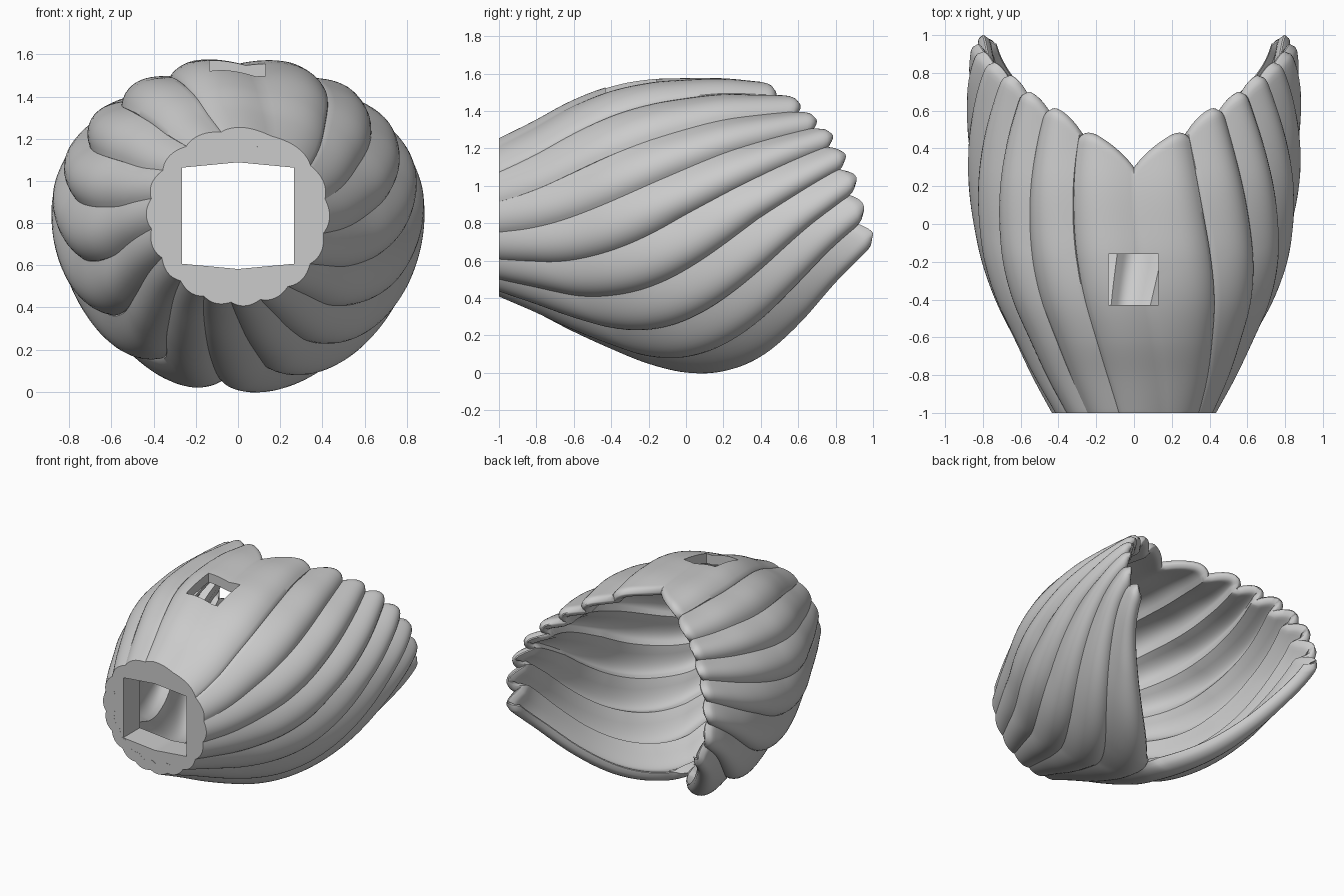
import bpy, bmesh, math

if "Cube" in bpy.data.objects:
    bpy.data.objects.remove(bpy.data.objects["Cube"])

RIBS = 8        # ribs on each half
SUB = 14        # columns per rib
ROWS = 90
THICK = 0.07
CZ = 0.85

# body outline at y = -1 .. 1 in steps of 0.2
WIDTH = [.43, .54, .64, .74, .81, .85, .875, .885, .885, .88, .85]
TOP = [1.25, 1.35, 1.46, 1.54, 1.58, 1.59, 1.59, 1.57, 1.55, 1.53, 1.5]
BOT = [.41, .32, .22, .13, .05, .0, -.01, .02, .10, .21, .25]
# petal tips from top to bottom: angle around the axis and y
TIP_A = [0, 12, 27, 39, 49, 60, 72, 86, 101, 106]
TIP_Y = [.35, .46, .60, .69, .78, .85, .91, .95, 1.0, .99]


def curve(tab, t):
    """Smooth lookup in a uniform table, t in index units."""
    n = len(tab) - 1
    t = min(max(t, 0), n)
    i = min(int(t), n - 1)
    f = t - i
    p1, p2 = tab[i], tab[i + 1]
    p0 = tab[i - 1] if i else 2 * p1 - p2
    p3 = tab[i + 2] if i + 2 <= n else 2 * p2 - p1
    return p1 + .5 * f * (p2 - p0 + f * (2 * p0 - 5 * p1 + 4 * p2 - p3
                                         + f * (3 * (p1 - p2) + p3 - p0)))


def body(y, a, inset):
    """Point on the smooth body at y along the axis and angle a."""
    t = (y + 1) * 5
    s, c = math.sin(a), math.cos(a)
    h = curve(TOP, t) - CZ if c > 0 else CZ - curve(BOT, t)
    return (curve(WIDTH, t) - inset) * s, y, CZ + (h - inset) * c


def tip_lookup(tab, u):
    r = u * RIBS
    if r < .5:
        return tab[0] + (tab[1] - tab[0]) * r * 2
    if r > RIBS - .5:
        return tab[-2] + (tab[-1] - tab[-2]) * (r - RIBS + .5) * 2
    return curve(tab, r + .5)


def new_object(name, bm):
    bmesh.ops.recalc_face_normals(bm, faces=bm.faces)
    me = bpy.data.meshes.new(name)
    bm.to_mesh(me)
    bm.free()
    ob = bpy.data.objects.new(name, me)
    bpy.context.collection.objects.link(ob)
    return ob


# ribbed shell: ribs run from the neck and sweep up to the petal tips
bm = bmesh.new()
dl = bm.verts.layers.deform.verify()
half = RIBS * SUB
grid = []
for i in range(-half, half + 1):
    u, sign = abs(i) / half, (1 if i >= 0 else -1)
    s = (u * RIBS) % 1
    bump = abs(math.sin(math.pi * s ** 1.2)) ** .8
    dent = .04 if u > 1 - .5 / RIBS else .05 + .07 * u
    end = tip_lookup(TIP_Y, u) - dent * abs(2 * s - 1) ** 2.2
    rim = math.radians(tip_lookup(TIP_A, u))
    neck = math.pi * u ** .82
    v0 = .52 * u ** 1.6
    col = []
    for j in range(ROWS + 1):
        v = j / ROWS
        y = -1.05 + (end + 1.05) * v
        q = max(0, (v - v0) / (1 - v0))
        a = neck + (rim - neck) * q ** 1.5
        a = a * sign + math.radians(24) * (1 - v) ** 2
        amp = (.02 + .045 * min(1, v * 1.8)) * (.55 + .45 * min(1, u * 2.5))
        vert = bm.verts.new(body(y, a, THICK / 2 + amp * (1 - bump)))
        # thin towards the free edges so that they come out rounded
        d = (1 - v) * (end + 1) / .05
        if v > .53:
            d = min(d, (1 - u) / .04 + max(0, 1 - (v - .53) / .06))
        d = min(1, max(0, d))
        vert[dl][0] = max(.12, math.sqrt(1 - (1 - d) ** 2))
        col.append(vert)
    grid.append(col)
for a, b in zip(grid, grid[1:]):
    for j in range(ROWS):
        bm.faces.new((a[j], b[j], b[j + 1], a[j + 1]))
bmesh.ops.remove_doubles(bm, verts=bm.verts, dist=1e-4)
sheet = new_object("shell_sheet", bm)
sheet.vertex_groups.new(name="thickness")
m = sheet.modifiers.new("thickness", 'SOLIDIFY')
m.thickness, m.offset, m.vertex_group = THICK, 0, "thickness"

# bake the thickness, then trim the neck flat and close its ring
bm = bmesh.new()
bm.from_object(sheet, bpy.context.evaluated_depsgraph_get())
bpy.data.objects.remove(sheet)
bmesh.ops.bisect_plane(bm, geom=bm.verts[:] + bm.edges[:] + bm.faces[:], dist=1e-5,
                       plane_co=(0, -1, 0), plane_no=(0, 1, 0), clear_inner=True)
ring = [e for e in bm.edges if e.is_boundary and all(abs(v.co.y + 1) < 1e-3 for v in e.verts)]
bmesh.ops.bridge_loops(bm, edges=ring)

# square window through the top, with straight walls
X0, X1, Y0, Y1 = -.135, .13, -.43, -.16


def near_window(f, pad):
    c = f.calc_center_median()
    return X0 - pad < c.x < X1 + pad and Y0 - pad < c.y < Y1 + pad and c.z > 1.2


for co, no in (((X0, 0, 0), (1, 0, 0)), ((X1, 0, 0), (1, 0, 0)),
               ((0, Y0, 0), (0, 1, 0)), ((0, Y1, 0), (0, 1, 0))):
    faces = [f for f in bm.faces if near_window(f, .05)]
    geom = faces + list({e for f in faces for e in f.edges}) + list({v for f in faces for v in f.verts})
    bmesh.ops.bisect_plane(bm, geom=geom, plane_co=co, plane_no=no, dist=1e-5)
bmesh.ops.delete(bm, geom=[f for f in bm.faces if near_window(f, 0)], context='FACES')
rim_edges = [e for e in bm.edges if e.is_boundary
             and all(v.co.z > 1.2 and -.5 < v.co.y < -.1 and abs(v.co.x) < .2 for v in e.verts)]
bmesh.ops.bridge_loops(bm, edges=rim_edges)
shell = new_object("ribbed_shell", bm)

# neck collar with the square socket hole
bm = bmesh.new()
N = 64
rings = []
for i in range(N):
    a = 2 * math.pi * i / N
    s, c = math.sin(a), math.cos(a)
    k = max(abs(s), abs(c))
    bow = .025 * (1 - abs(s / k)) if abs(c) > abs(s) else 0
    x, z = .265 * s / k, .835 + (.228 + bow) * c / k
    pts = [body(-.999, a, .045), (x, -.999, z), (x, -.8, z), body(-.8, a, .07)]
    rings.append([bm.verts.new(p) for p in pts])
for i in range(N):
    a, b = rings[i], rings[(i + 1) % N]
    for j in range(4):
        k = (j + 1) % 4
        bm.faces.new((a[j], a[k], b[k], b[j]))
collar = new_object("neck_collar", bm)

for ob in (shell, collar):
    bpy.ops.object.select_all(action='DESELECT')
    ob.select_set(True)
    bpy.context.view_layer.objects.active = ob
    bpy.ops.object.shade_smooth_by_angle(angle=math.radians(40))
